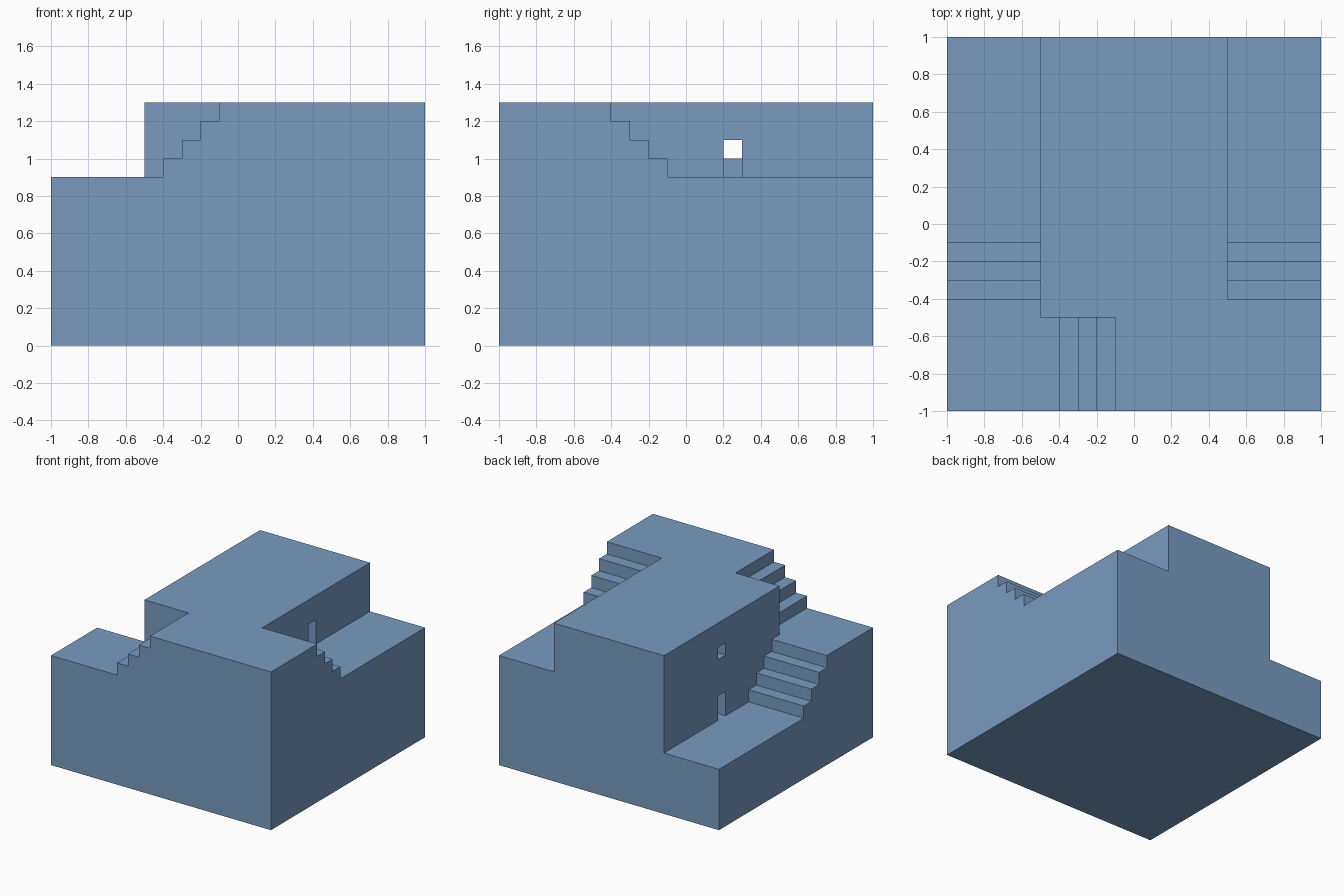
import bpy, bmesh, math
from mathutils import Vector

if "Cube" in bpy.data.objects:
    bpy.data.objects.remove(bpy.data.objects["Cube"], do_unlink=True)

STEP = 0.1
BLUE = (0.19, 0.33, 0.53, 1.0)

mat = bpy.data.materials.new("slate blue")
mat.use_nodes = True
mat.diffuse_color = BLUE
bsdf = next(n for n in mat.node_tree.nodes if n.type == 'BSDF_PRINCIPLED')
bsdf.inputs["Base Color"].default_value = BLUE


def prism(name, profile, axis, start, end):
    """Extrude an (across, z) profile along the x or y axis."""
    def point(a, z):
        return (start, a, z) if axis == 'x' else (a, start, z)
    bm = bmesh.new()
    face = bm.faces.new([bm.verts.new(point(a, z)) for a, z in profile])
    extruded = bmesh.ops.extrude_face_region(bm, geom=[face])
    shift = Vector((end - start, 0, 0) if axis == 'x' else (0, end - start, 0))
    moved = [v for v in extruded["geom"] if isinstance(v, bmesh.types.BMVert)]
    bmesh.ops.translate(bm, verts=moved, vec=shift)
    bmesh.ops.recalc_face_normals(bm, faces=bm.faces)
    mesh = bpy.data.meshes.new(name)
    bm.to_mesh(mesh)
    bm.free()
    mesh.materials.append(mat)
    obj = bpy.data.objects.new(name, mesh)
    bpy.context.collection.objects.link(obj)
    return obj


def stairs(a, z, count, rise):
    """Profile points of a flight starting at (a, z); rise is +1 or -1."""
    points = []
    for i in range(count):
        x, h = a + i * STEP, z + rise * i * STEP
        points += [(x, h), (x, h + rise * STEP)]
    return points


# Solid block
block = prism("stepped_block", [(-1, 0), (1, 0), (1, 1.3), (-1, 1.3)], 'x', -1, 1)

# Terraces with stairs going down to the back on each side
right_terrace = prism("right_terrace_cutter",
                      [(1.1, 1.4), (-0.4, 1.4)] + stairs(-0.4, 1.3, 4, -1)[1:] + [(1.1, 0.9)],
                      'x', 0.5, 1.1)
left_terrace = prism("left_terrace_cutter",
                     [(1.1, 1.4), (-1.1, 1.4), (-1.1, 0.9)] + stairs(-0.4, 0.9, 4, -1) + [(1.1, 0.5)],
                     'x', -1.1, -0.5)

# Stairs along the front, rising to the roof
front_stairs = prism("front_stairs_cutter",
                     [(-0.1, 1.4), (-0.6, 1.4), (-0.6, 0.9)] + stairs(-0.4, 0.9, 4, 1)[:-1],
                     'y', -1.1, -0.5)

# Narrow passage: low door and window on one side, upper door on the other
passage = prism("passage_cutter",
                [(-0.6, 0.5)] + stairs(-0.2, 0.5, 4, 1)
                + [(0.6, 0.9), (0.6, 1.1), (-0.6, 1.1), (-0.6, 1.0),
                   (-0.4, 1.0), (-0.4, 0.7), (-0.6, 0.7)],
                'y', 0.2, 0.3)

# Carve the block
bpy.context.view_layer.objects.active = block
for cutter in (right_terrace, left_terrace, front_stairs, passage):
    cutter.hide_render = True
    mod = block.modifiers.new(cutter.name, 'BOOLEAN')
    mod.operation = 'DIFFERENCE'
    mod.solver = 'EXACT'
    mod.object = cutter
    bpy.ops.object.modifier_apply(modifier=mod.name)
    bpy.data.objects.remove(cutter, do_unlink=True)

# Merge coplanar faces
bm = bmesh.new()
bm.from_mesh(block.data)
bmesh.ops.remove_doubles(bm, verts=bm.verts, dist=0.0005)
bmesh.ops.dissolve_limit(bm, angle_limit=math.radians(1), verts=bm.verts, edges=bm.edges)
bm.to_mesh(block.data)
bm.free()
